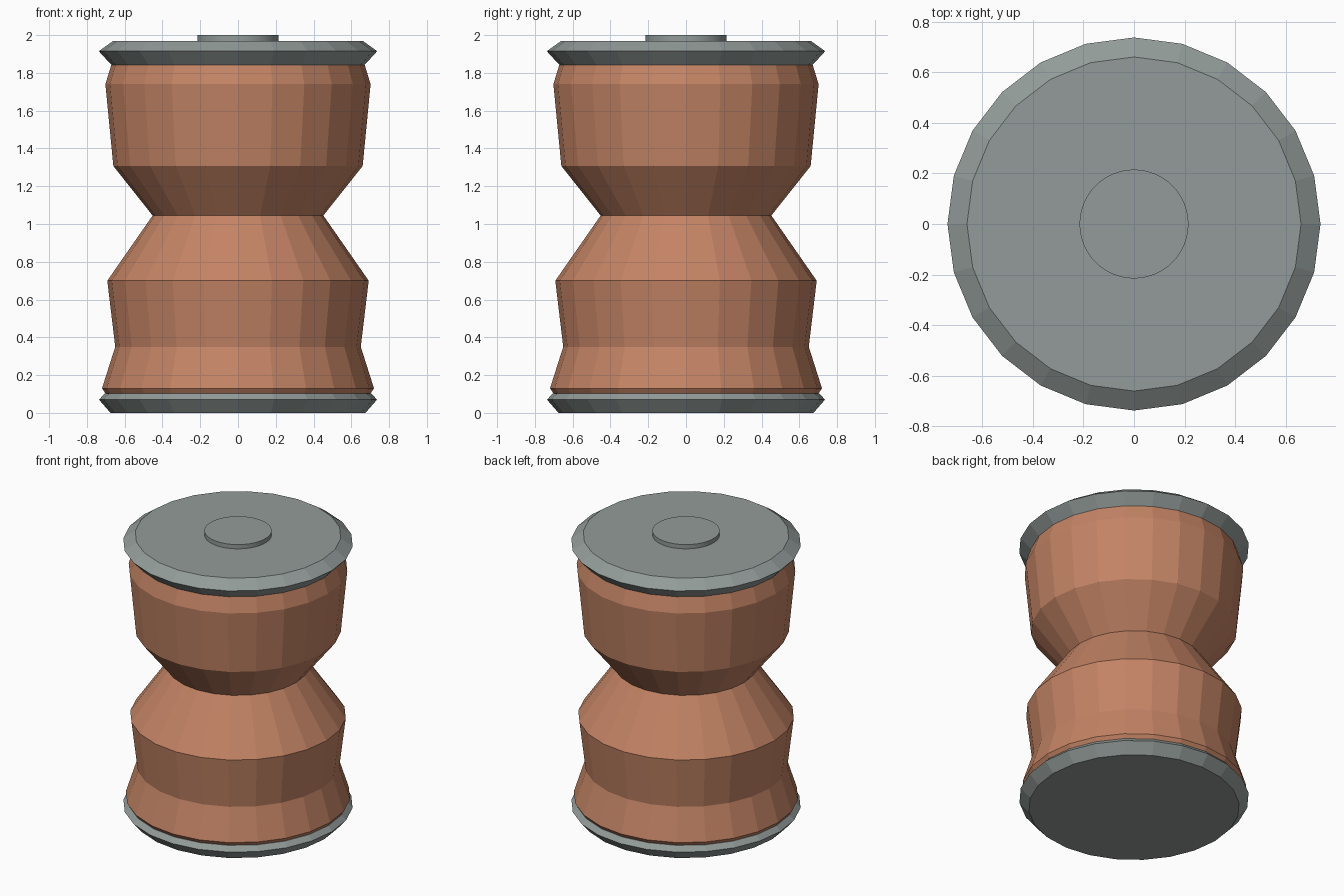
import bpy, bmesh
from math import cos, sin, tau

if "Cube" in bpy.data.objects:
    bpy.data.objects.remove(bpy.data.objects["Cube"])


def material(name, color):
    m = bpy.data.materials.new(name)
    m.diffuse_color = color
    m.use_nodes = True
    m.node_tree.nodes["Principled BSDF"].inputs["Base Color"].default_value = m.diffuse_color
    return m


def lathe(name, profile, sides, mat):
    """Closed solid of revolution from (radius, height) points, bottom to top."""
    bm = bmesh.new()
    rings = [[bm.verts.new((r * cos(tau * i / sides), r * sin(tau * i / sides), z))
              for i in range(sides)] for r, z in profile]
    for low, high in zip(rings, rings[1:]):
        for i in range(sides):
            j = (i + 1) % sides
            bm.faces.new((low[i], low[j], high[j], high[i]))
    bm.faces.new(rings[0][::-1])
    bm.faces.new(rings[-1])
    mesh = bpy.data.meshes.new(name)
    bm.to_mesh(mesh)
    bm.free()
    mesh.materials.append(mat)
    obj = bpy.data.objects.new(name, mesh)
    bpy.context.collection.objects.link(obj)
    return obj


clay = material("clay", (0.55, 0.23, 0.13, 1))
metal = material("metal", (0.29, 0.33, 0.32, 1))

# Waisted body, running inside both rims
lathe("body", [(0.655, 0.003), (0.70, 0.10), (0.72, 0.13), (0.65, 0.35),
               (0.692, 0.70), (0.452, 1.045), (0.66, 1.307), (0.702, 1.74),
               (0.67, 1.845), (0.64, 1.94)], 24, clay)

# Bevelled end rims
lathe("bottom_rim", [(0.675, 0.0), (0.736, 0.07), (0.705, 0.103)], 24, metal)
lathe("top_rim", [(0.67, 1.842), (0.737, 1.915), (0.66, 1.97)], 24, metal)

# Round button on the lid
button = lathe("top_button", [(0.215, 1.97), (0.215, 2.0)], 64, metal)
bpy.context.view_layer.objects.active = button
button.select_set(True)
bpy.ops.object.shade_smooth_by_angle()
